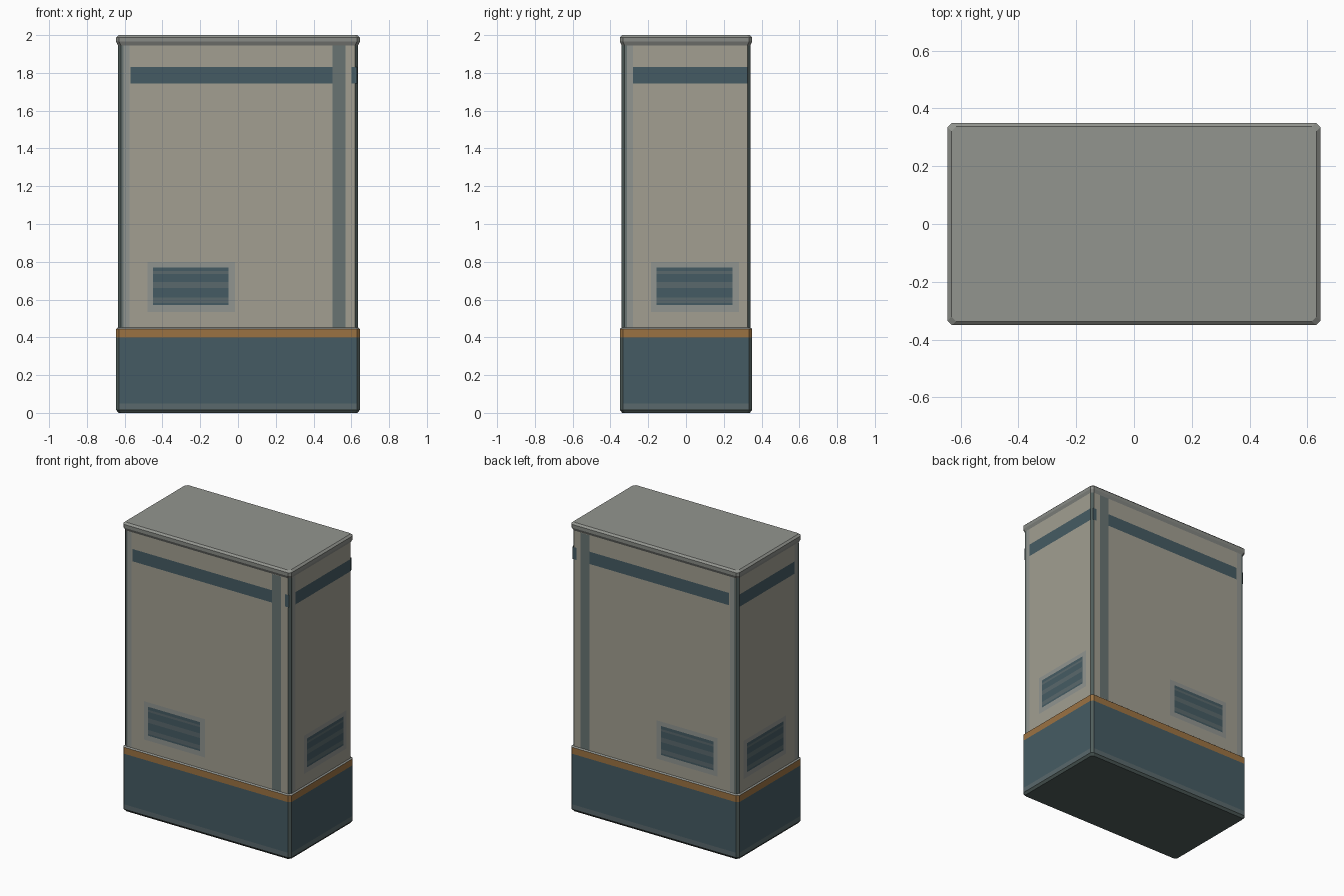
import bpy, bmesh

if "Cube" in bpy.data.objects:
    bpy.data.objects.remove(bpy.data.objects["Cube"])


def paint(name, r, g, b):
    m = bpy.data.materials.new(name)
    m.diffuse_color = (r, g, b, 1)
    m.use_nodes = True
    m.node_tree.nodes["Principled BSDF"].inputs["Base Color"].default_value = m.diffuse_color
    return m


BEIGE = paint("beige", .36, .345, .285)
BLUE = paint("slate_blue", .06, .105, .125)
ORANGE = paint("orange", .33, .17, .055)
GREY = paint("cap_grey", .29, .30, .275)
LIP = paint("lip_grey", .25, .26, .24)
STRIP = paint("strip_green", .14, .175, .17)
DARK = paint("corner_green", .08, .11, .105)
PALE = paint("pale_grey", .285, .30, .28)
SLAT = paint("slat", .10, .14, .15)
HX, HY = .645, .35
CH = .016


def finish(name, bm, mats):
    me = bpy.data.meshes.new(name)
    bmesh.ops.recalc_face_normals(bm, faces=bm.faces)
    bm.to_mesh(me)
    bm.free()
    for m in mats:
        me.materials.append(m)
    ob = bpy.data.objects.new(name, me)
    bpy.context.collection.objects.link(ob)
    return ob


def loft(name, rings, mat, corner=None, bottom=False, top=False):
    """Stack of corner-cut rectangles given as (z, inset)."""
    bm = bmesh.new()
    loops = []
    for z, i in rings:
        x, y = HX - i, HY - i
        pts = [(x - CH, -y), (x, CH - y), (x, y - CH), (x - CH, y),
               (CH - x, y), (-x, y - CH), (-x, CH - y), (CH - x, -y)]
        loops.append([bm.verts.new((px, py, z)) for px, py in pts])
    for a, b in zip(loops, loops[1:]):
        for k in range(8):
            n = (k + 1) % 8
            f = bm.faces.new((a[k], a[n], b[n], b[k]))
            f.material_index = 1 if corner and k % 2 == 0 else 0
    if bottom:
        bm.faces.new(loops[0][::-1])
    if top:
        bm.faces.new(loops[-1])
    return finish(name, bm, [mat, corner] if corner else [mat])


# Cabinet shell, bottom to top
loft("foot_edge", [(0, .012), (.016, 0), (.02, 0)], DARK, bottom=True)
loft("skirting", [(.02, 0), (.05, 0)], SLAT, DARK)
loft("plinth", [(.05, 0), (.40, 0)], BLUE, DARK)
loft("orange_band", [(.40, 0), (.445, 0)], ORANGE)
loft("plinth_ledge", [(.445, 0), (.452, .009)], PALE)
loft("body", [(.452, .009), (1.945, .009)], BEIGE, DARK)
loft("cap", [(1.945, .009), (1.965, 0), (1.988, 0)], LIP)
loft("cap_top", [(1.988, 0), (2.0, .013)], GREY, top=True)


# Flat panels laid on a body face and mirrored to the opposite face
def panels(name, long_side, rects, mat, lift=1):
    bm = bmesh.new()
    d = (HY if long_side else HX) - .009 + lift * .0008
    for u0, u1, z0, z1 in rects:
        for s in (-1, 1):
            c = [(u0, z0), (u1, z0), (u1, z1), (u0, z1)]
            vs = [bm.verts.new((u, s * d, z) if long_side else (s * d, u, z)) for u, z in c]
            f = bm.faces.new(vs if (s < 0) == long_side else vs[::-1])
    me = bpy.data.meshes.new(name)
    bm.to_mesh(me)
    bm.free()
    me.materials.append(mat)
    bpy.context.collection.objects.link(bpy.data.objects.new(name, me))


def vent(name, long_side, u):
    panels(name + "_frame", long_side, [(u - .03, u + .435, .535, .80)], PALE)
    panels(name + "_opening", long_side, [(u, u + .40, .57, .77)], BLUE, 2)
    panels(name + "_slats", long_side,
           [(u, u + .40, z, z + h) for z, h in ((.582, .028), (.66, .032), (.735, .015))], SLAT, 3)


Z0, Z1 = .453, 1.944
for label, long_side, w in (("front_back", True, HX), ("side", False, HY)):
    panels(label + "_edge_strip", long_side, [(-w + .025, -w + .038, Z0, Z1)], STRIP)
    panels(label + "_pale_strip", long_side, [(-w + .038, -w + .07, Z0, Z1)], PALE)
    vent(label + "_vent", long_side, -.45 if long_side else -.155)
panels("front_back_stripe", True, [(-.57, .50, 1.745, 1.83), (.60, .629, 1.745, 1.83)], BLUE)
panels("side_stripe", False, [(-.28, .325, 1.745, 1.83)], BLUE)
panels("front_back_post", True, [(.50, .57, Z0, Z1)], STRIP, 2)
